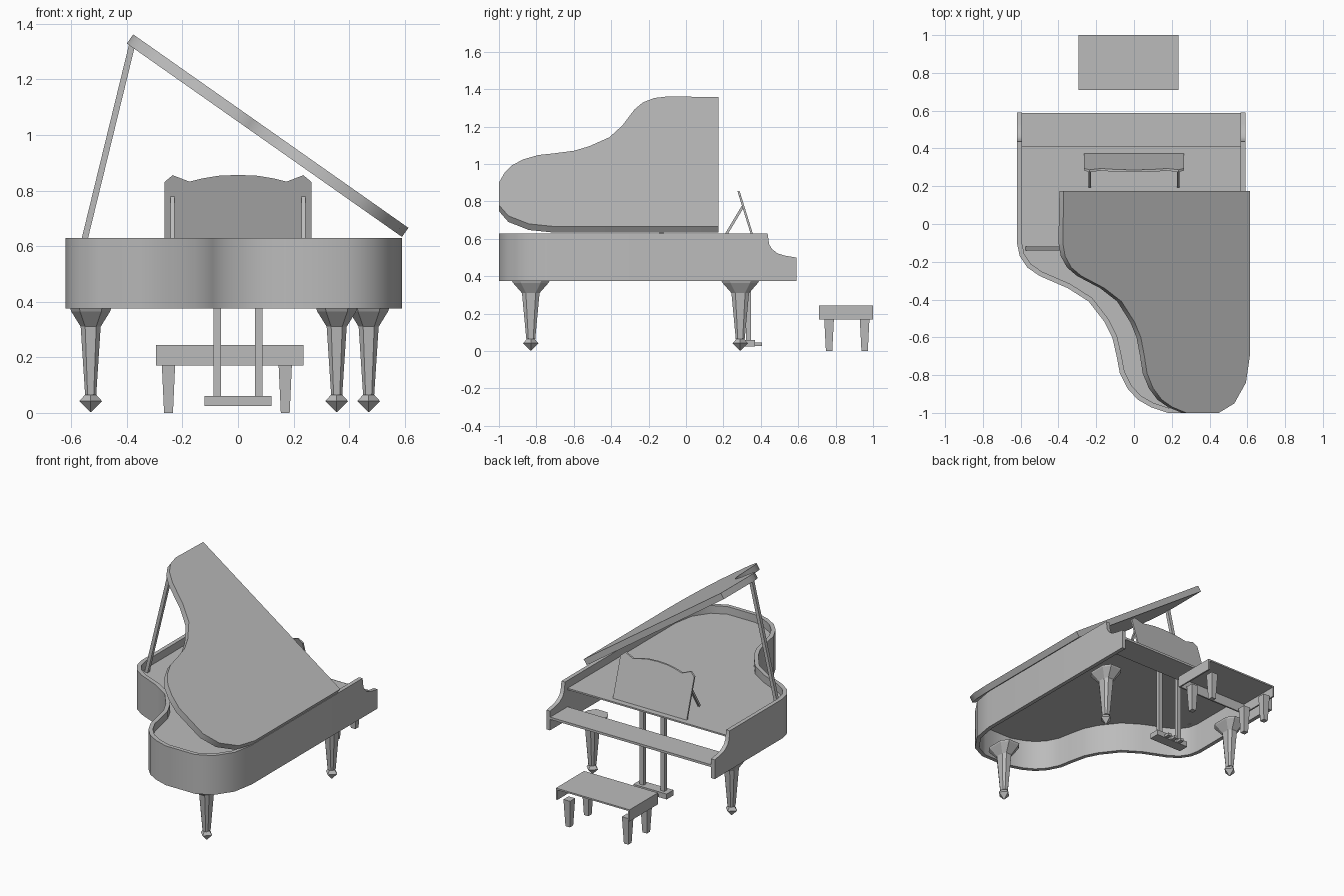
import bpy, bmesh, math
from mathutils import Vector

if "Cube" in bpy.data.objects:
    bpy.data.objects.remove(bpy.data.objects["Cube"])

grey = bpy.data.materials.new("satin grey")
grey.diffuse_color = (0.5, 0.5, 0.5, 1)
grey.use_nodes = True
grey.node_tree.nodes["Principled BSDF"].inputs["Base Color"].default_value = grey.diffuse_color


def make(name, verts, faces, smooth=False):
    me = bpy.data.meshes.new(name)
    me.from_pydata([tuple(v) for v in verts], [], faces)
    bm = bmesh.new()
    bm.from_mesh(me)
    bmesh.ops.recalc_face_normals(bm, faces=bm.faces)
    bm.to_mesh(me)
    bm.free()
    me.materials.append(grey)
    ob = bpy.data.objects.new(name, me)
    bpy.context.collection.objects.link(ob)
    if smooth:
        bpy.ops.object.select_all(action='DESELECT')
        ob.select_set(True)
        bpy.context.view_layer.objects.active = ob
        bpy.ops.object.shade_smooth_by_angle(angle=math.radians(35))
    return ob


def loft(name, rings, smooth=False, caps=True):
    """Joins closed rings of equal length into a solid."""
    n = len(rings[0])
    verts = [v for r in rings for v in r]
    faces = [(k * n + i, k * n + (i + 1) % n, (k + 1) * n + (i + 1) % n, (k + 1) * n + i)
             for k in range(len(rings) - 1) for i in range(n)]
    if caps:
        faces += [tuple(range(n)), tuple(range((len(rings) - 1) * n, len(rings) * n))]
    return make(name, verts, faces, smooth)


def rect(x, y, z, hx, hy):
    return [(x - hx, y - hy, z), (x + hx, y - hy, z), (x + hx, y + hy, z), (x - hx, y + hy, z)]


def box(name, x0, x1, y0, y1, z0, z1):
    x, y, hx, hy = (x0 + x1) / 2, (y0 + y1) / 2, (x1 - x0) / 2, (y1 - y0) / 2
    return loft(name, [rect(x, y, z0, hx, hy), rect(x, y, z1, hx, hy)])


def bar(name, a, b, w):
    """Square rod between two points."""
    a, b = Vector(a), Vector(b)
    d = (b - a).normalized()
    s = d.cross(Vector((0, 1, 0) if abs(d.y) < 0.5 else (1, 0, 0))).normalized()
    t = d.cross(s)
    return loft(name, [[p + (s * i + t * j) * w for i, j in ((-1, -1), (1, -1), (1, 1), (-1, 1))]
                       for p in (a, b)])


def inset(pts, t):
    """Moves an open path to its left by t."""
    out = []
    for i, p in enumerate(pts):
        p = Vector(p)
        d1 = (p - Vector(pts[i - 1])).normalized() if i else None
        d2 = (Vector(pts[i + 1]) - p).normalized() if i < len(pts) - 1 else None
        d1, d2 = d1 or d2, d2 or d1
        n1, n2 = Vector((-d1.y, d1.x)), Vector((-d2.y, d2.x))
        m = (n1 + n2).normalized()
        out.append(p + m * (t / max(m.dot(n1), 0.5)))
    return out


# Curved body outline, from the straight short side round the tail
curve = [(-.62, -.1), (-.605, -.17), (-.565, -.23), (-.5, -.275), (-.35, -.34), (-.24, -.41),
         (-.155, -.52), (-.115, -.6), (-.092, -.7), (-.075, -.79), (-.035, -.87), (.02, -.93),
         (.09, -.97), (.18, -1), (.39, -1), (.49, -.95), (.565, -.84), (.59, -.7)]

# Rim with scooped cheeks beside the keyboard
scoop = [(.59, .5), (.53, .51), (.49, .522), (.46, .545), (.445, .57), (.436, .63)]
path = [(-.62, y) for y, z in scoop] + curve + [(.59, y) for y, z in reversed(scoop)]
tops = [z for y, z in scoop] + [.63] * len(curve) + [z for y, z in reversed(scoop)]
inner = inset(path, .026)
rings = [[(o[0], o[1], .375), (o[0], o[1], z), (i[0], i[1], z), (i[0], i[1], .375)]
         for o, i, z in zip(path, inner, tops)]
loft("rim", rings, True)

# Soundboard and keybed, open underneath
board = inset([(-.62, .41)] + curve + [(.59, .41)], .02)
loft("soundboard", [[(p[0], p[1], z) for p in board] for z in (.57, .58)])
box("keybed", -.598, .568, .41, .588, .445, .46)

# Raised lid, hinged on the long straight side
ang = math.radians(35.1)
c, s = math.cos(ang), math.sin(ang)
lid = [(-.614, .175)] + curve + [(.59, .175)]


def lid_point(p, h):
    d = .59 - p[0]
    return (.59 - d * c + h * s, p[1], .633 + d * s + h * c)


loft("lid", [[lid_point(p, h) for p in lid] for h in (0, .04)], True)
bar("lid_prop", (-.565, -.13, .57), (-.382, -.13, 1.32), .011)

# Music desk with a wavy top edge, and its struts
half = [(.265, .57), (.265, .83), (.235, .855), (.175, .832), (.13, .843), (.07, .853)]
desk = half + [(0, .856)] + [(-x, z) for x, z in reversed(half)]
loft("music_desk", [[(x, .36 - (z - .6) * .31 + o, z) for x, z in desk] for o in (-.006, .006)])
for x in (-.235, .235):
    bar("desk_strut", (x, .2, .6), (x, .305, .775), .007)

# Tapered legs with flared tops and pointed feet
for x, y in ((-.53, .29), (.47, .29), (.355, -.83)):
    prof = [(.375, .073, .1), (.365, .07, .095), (.31, .036, .047), (.065, .02, .024)]
    rings = []
    for z, hx, hy in prof:
        k = .55
        rings.append([(x + a * hx, y + b * hy, z) for a, b in
                      ((-1, -k), (-k, -1), (k, -1), (1, -k), (1, k), (k, 1), (-k, 1), (-1, k))])
    loft("leg", rings)
    loft("foot", [[(x + r * a, y + r * b, z) for a, b in ((-1, 0), (0, -1), (1, 0), (0, 1))]
                  for z, r in ((.004, .003), (.042, .041), (.068, .018))])

# Pedal frame
for x in (-.075, .075):
    box("pedal_post", x - .014, x + .014, .322, .348, .05, .575)
box("pedal_box", -.12, .12, .3, .37, .025, .06)
for x in (-.05, 0, .05):
    box("pedal", x - .012, x + .012, .37, .405, .028, .045)

# Bench: seat and apron on three sides, tapered legs
box("bench_seat", -.295, .235, .71, 1, .235, .245)
box("bench_apron_long", -.295, .235, .71, .72, .17, .235)
for x in (-.295, .225):
    box("bench_apron_end", x, x + .01, .72, 1, .17, .235)
for x in (-.25, .17):
    for y in (.765, .955):
        loft("bench_leg", [rect(x, y, 0, .016, .017), rect(x, y, .175, .024, .026)])
